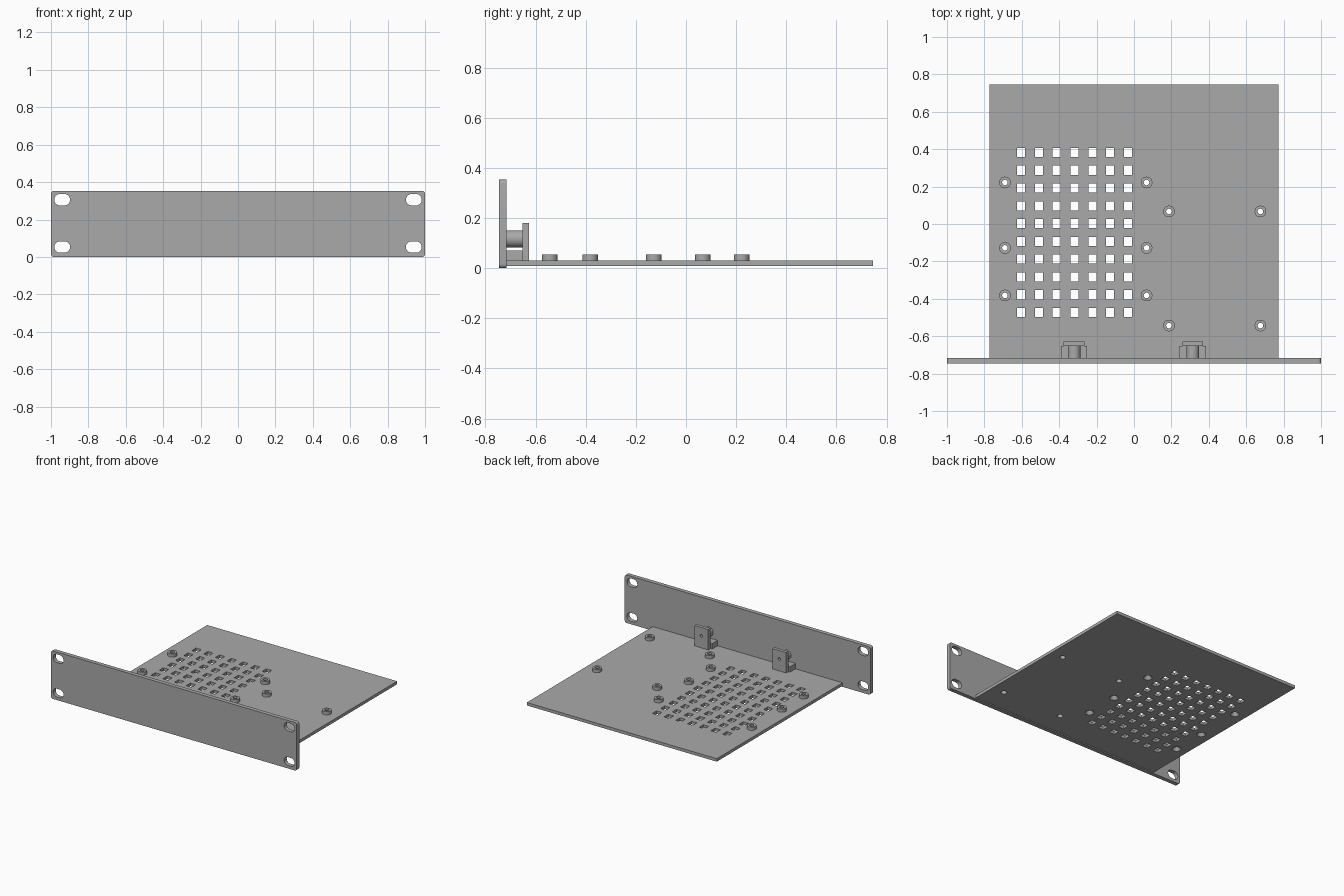
import bpy, bmesh, math
from mathutils import Matrix, Vector

cube = bpy.data.objects.get("Cube")
if cube:
    bpy.data.objects.remove(cube, do_unlink=True)

grey = bpy.data.materials.new("plain grey")
grey.use_nodes = True
grey.diffuse_color = (0.4, 0.4, 0.4, 1)
grey.node_tree.nodes["Principled BSDF"].inputs["Base Color"].default_value = (0.4, 0.4, 0.4, 1)

TRAY_BOTTOM, TRAY_TOP = 0.008, 0.03
FRONT, PANEL_BACK, REAR = -0.746, -0.716, 0.746
PANEL_HEIGHT = 0.353


def add_box(bm, x, y, z):
    """Box from three (low, high) ranges."""
    size = [b - a for a, b in (x, y, z)]
    mid = Vector([(a + b) / 2 for a, b in (x, y, z)])
    m = Matrix.Translation(mid) @ Matrix.Diagonal((*size, 1))
    return bmesh.ops.create_cube(bm, size=1, matrix=m)["verts"]


def add_cone(bm, centre, r1, r2, depth, along_y=False):
    m = Matrix.Translation(centre)
    if along_y:
        m = m @ Matrix.Rotation(math.pi / 2, 4, "X")
    bmesh.ops.create_cone(bm, cap_ends=True, segments=32, radius1=r1,
                          radius2=r2, depth=depth, matrix=m)


def add_tube(bm, x, y, z0, z1, outer, inner):
    n = 32
    rings = []
    for r, z in ((outer, z0), (outer, z1), (inner, z1), (inner, z0)):
        rings.append([bm.verts.new((x + r * math.cos(math.tau * i / n),
                                    y + r * math.sin(math.tau * i / n), z)) for i in range(n)])
    for k in range(4):
        a, b = rings[k], rings[(k + 1) % 4]
        for i in range(n):
            j = (i + 1) % n
            bm.faces.new((a[i], a[j], b[j], b[i]))


def finish(bm, name):
    bmesh.ops.recalc_face_normals(bm, faces=bm.faces)
    mesh = bpy.data.meshes.new(name)
    bm.to_mesh(mesh)
    bm.free()
    mesh.materials.append(grey)
    obj = bpy.data.objects.new(name, mesh)
    bpy.context.collection.objects.link(obj)
    return obj


def activate(obj):
    bpy.ops.object.select_all(action="DESELECT")
    obj.select_set(True)
    bpy.context.view_layer.objects.active = obj


def smooth(obj):
    activate(obj)
    bpy.ops.object.shade_smooth_by_angle(angle=math.radians(30))


def cut(obj, cutter_bm):
    cutter = finish(cutter_bm, obj.name + "_cutter")
    cutter.hide_render = True
    mod = obj.modifiers.new("cut", "BOOLEAN")
    mod.operation, mod.solver, mod.object = "DIFFERENCE", "EXACT", cutter
    activate(obj)
    bpy.ops.object.modifier_apply(modifier=mod.name)
    bpy.data.objects.remove(cutter, do_unlink=True)
    smooth(obj)


# Front panel with rounded corners and four mounting slots
bm = bmesh.new()
add_box(bm, (-1, 1), (FRONT, PANEL_BACK), (0, PANEL_HEIGHT))
corners = [e for e in bm.edges if abs(e.verts[0].co.y - e.verts[1].co.y) > 0.01]
bmesh.ops.bevel(bm, geom=corners, offset=0.016, segments=5, profile=0.5, affect="EDGES")
panel = finish(bm, "front_panel")

slots = bmesh.new()
for x in (-0.94, 0.94):
    for z in (0.053, 0.306):
        verts = add_box(slots, (x - 0.042, x + 0.042), (FRONT - 0.02, PANEL_BACK + 0.02),
                        (z - 0.0305, z + 0.0305))
        ends = {e for v in verts for e in v.link_edges
                if abs(e.verts[0].co.y - e.verts[1].co.y) > 0.01}
        bmesh.ops.bevel(slots, geom=list(ends), offset=0.03, segments=8,
                        profile=0.5, affect="EDGES")
cut(panel, slots)

# Tray with vent grid and countersunk screw holes
bm = bmesh.new()
add_box(bm, (-0.773, 0.773), (PANEL_BACK, REAR), (TRAY_BOTTOM, TRAY_TOP))
tray = finish(bm, "tray")

large_mounts = [(x, y) for x in (-0.69, 0.067) for y in (0.222, -0.128, -0.382)]
small_mounts = [(x, y) for x in (0.187, 0.676) for y in (0.067, -0.543)]
BORE = 0.015

holes = bmesh.new()
for col in range(7):
    for row in range(10):
        x, y = -0.604 + col * 0.0953, 0.382 - row * 0.095
        add_box(holes, (x - 0.0215, x + 0.0215), (y - 0.0245, y + 0.0245), (-0.03, 0.06))
thick = TRAY_TOP - TRAY_BOTTOM
for mounts, sink in ((large_mounts, 0.03), (small_mounts, 0.02)):
    for x, y in mounts:
        # cone runs past both faces so that it meets the bore at the top face
        step = sink - BORE
        add_cone(holes, (x, y, (TRAY_BOTTOM + TRAY_TOP) / 2),
                 sink + step / 2, BORE - step / 2, thick * 2)
cut(tray, holes)

# Standoffs
for i, (x, y) in enumerate(large_mounts + small_mounts):
    bm = bmesh.new()
    add_tube(bm, x, y, TRAY_TOP, 0.054, 0.031, BORE)
    smooth(finish(bm, f"standoff_{i + 1}"))

# Cable brackets behind the panel: foot, post and clamp plate with a small hole
for side, x in (("right", -0.32), ("left", 0.314)):
    bm = bmesh.new()
    add_box(bm, (x - 0.07, x + 0.07), (PANEL_BACK, -0.652), (TRAY_TOP, 0.07))
    finish(bm, side + "_bracket_foot")

    bm = bmesh.new()
    add_cone(bm, (x, (PANEL_BACK - 0.652) / 2, 0.117), 0.034, 0.034,
             -0.652 - PANEL_BACK, along_y=True)
    smooth(finish(bm, side + "_bracket_post"))

    bm = bmesh.new()
    add_box(bm, (x - 0.056, x + 0.056), (-0.652, -0.627), (TRAY_TOP, 0.18))
    plate = finish(bm, side + "_bracket_plate")
    bore = bmesh.new()
    add_cone(bore, (x, -0.63, 0.117), 0.01, 0.01, 0.03, along_y=True)
    cut(plate, bore)
